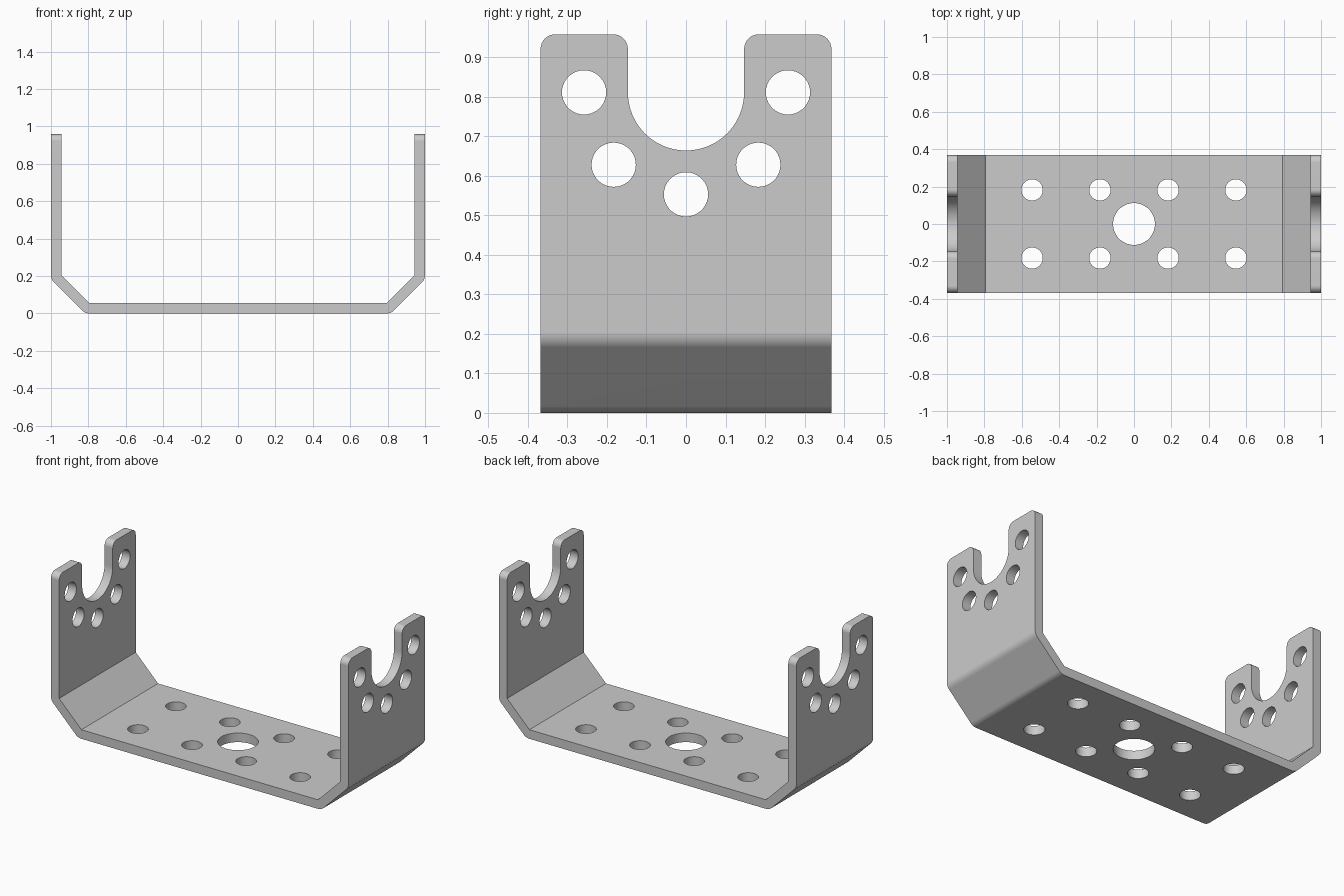
import bpy, bmesh
from math import sin, cos, radians
from mathutils import Vector

cube = bpy.data.objects.get("Cube")
if cube:
    bpy.data.objects.remove(cube, do_unlink=True)

T = 0.055        # sheet thickness
HALF_W = 0.368   # half width along y
TOP = 0.958      # height of the side flanges

steel = bpy.data.materials.new("brushed_grey_steel")
steel.use_nodes = True
GREY = (0.6, 0.6, 0.6, 1)
steel.diffuse_color = GREY
steel.node_tree.nodes["Principled BSDF"].inputs["Base Color"].default_value = GREY


def arc(cx, cy, r, start, end, steps):
    angles = [radians(start + (end - start) * i / steps) for i in range(steps + 1)]
    return [(cx + r * cos(a), cy + r * sin(a)) for a in angles]


def mirrored(half):
    """Close a half outline with its reflection across the first axis."""
    return half + [(-a, b) for a, b in reversed(half)]


def prism(name, outline, place, direction):
    """Extrude a 2D outline, placed in space by a function, along a direction."""
    bm = bmesh.new()
    face = bm.faces.new([bm.verts.new(place(a, b)) for a, b in outline])
    new = bmesh.ops.extrude_face_region(bm, geom=[face])["geom"]
    moved = [v for v in new if isinstance(v, bmesh.types.BMVert)]
    bmesh.ops.translate(bm, verts=moved, vec=Vector(direction))
    bmesh.ops.recalc_face_normals(bm, faces=bm.faces)
    mesh = bpy.data.meshes.new(name)
    bm.to_mesh(mesh)
    bm.free()
    obj = bpy.data.objects.new(name, mesh)
    bpy.context.collection.objects.link(obj)
    return obj


def cut(target, cutter, operation="DIFFERENCE"):
    """Apply a boolean, then drop the cutter."""
    bpy.context.view_layer.objects.active = target
    mod = target.modifiers.new("cut", "BOOLEAN")
    mod.operation, mod.object, mod.solver = operation, cutter, "EXACT"
    bpy.ops.object.modifier_apply(modifier=mod.name)
    bpy.data.objects.remove(cutter, do_unlink=True)


# Bent sheet: rounded outer bends, crisp inner bends
low, high = (0.795, T), (1 - T, T + 0.15)
outer = arc(*low, T, -90, -45, 8) + arc(*high, T, -45, 0, 8) + [(1, TOP)]
inner = [(1 - T, TOP), high, low]
bracket = prism("bent_bracket", mirrored(outer + inner),
                lambda a, b: (a, -HALF_W, b), (0, 2 * HALF_W, 0))
bracket.data.materials.append(steel)

# Flange silhouette: rounded prongs around a U-shaped slot
R, SLOT, SLOT_Z = 0.037, 0.147, 0.811
half = [(HALF_W, -0.1)] + arc(HALF_W - R, TOP - R, R, 0, 90, 8)
half += arc(SLOT + R, TOP - R, R, 90, 180, 8)
half += arc(0, SLOT_Z, SLOT, 0, -87, 20)
silhouette = prism("flange_silhouette", mirrored(half),
                   lambda a, b: (-1.1, a, b), (2.2, 0, 0))
cut(bracket, silhouette, "INTERSECT")

# Five bolt holes through both flanges
for y, z in [(-0.258, 0.811), (0.258, 0.811), (-0.183, 0.628), (0.183, 0.628), (0, 0.553)]:
    cut(bracket, prism("flange_hole", arc(y, z, 0.056, 0, 350, 35),
                       lambda a, b: (-1.1, a, b), (2.2, 0, 0)))

# Base holes: a large centre hole and two rows of four
holes = [(0, 0, 0.112)]
holes += [(x, y, 0.057) for x in (-0.545, -0.182, 0.182, 0.545) for y in (-0.182, 0.182)]
for x, y, r in holes:
    cut(bracket, prism("base_hole", arc(x, y, r, 0, 350, 35),
                       lambda a, b: (a, b, -0.1), (0, 0, 0.3)))

# Smooth bends and bores, flat sheet faces
bpy.ops.object.select_all(action="DESELECT")
bracket.select_set(True)
bpy.context.view_layer.objects.active = bracket
bpy.ops.object.shade_smooth_by_angle(angle=radians(30))
weighted = bracket.modifiers.new("even_shading", "WEIGHTED_NORMAL")
weighted.keep_sharp = True
